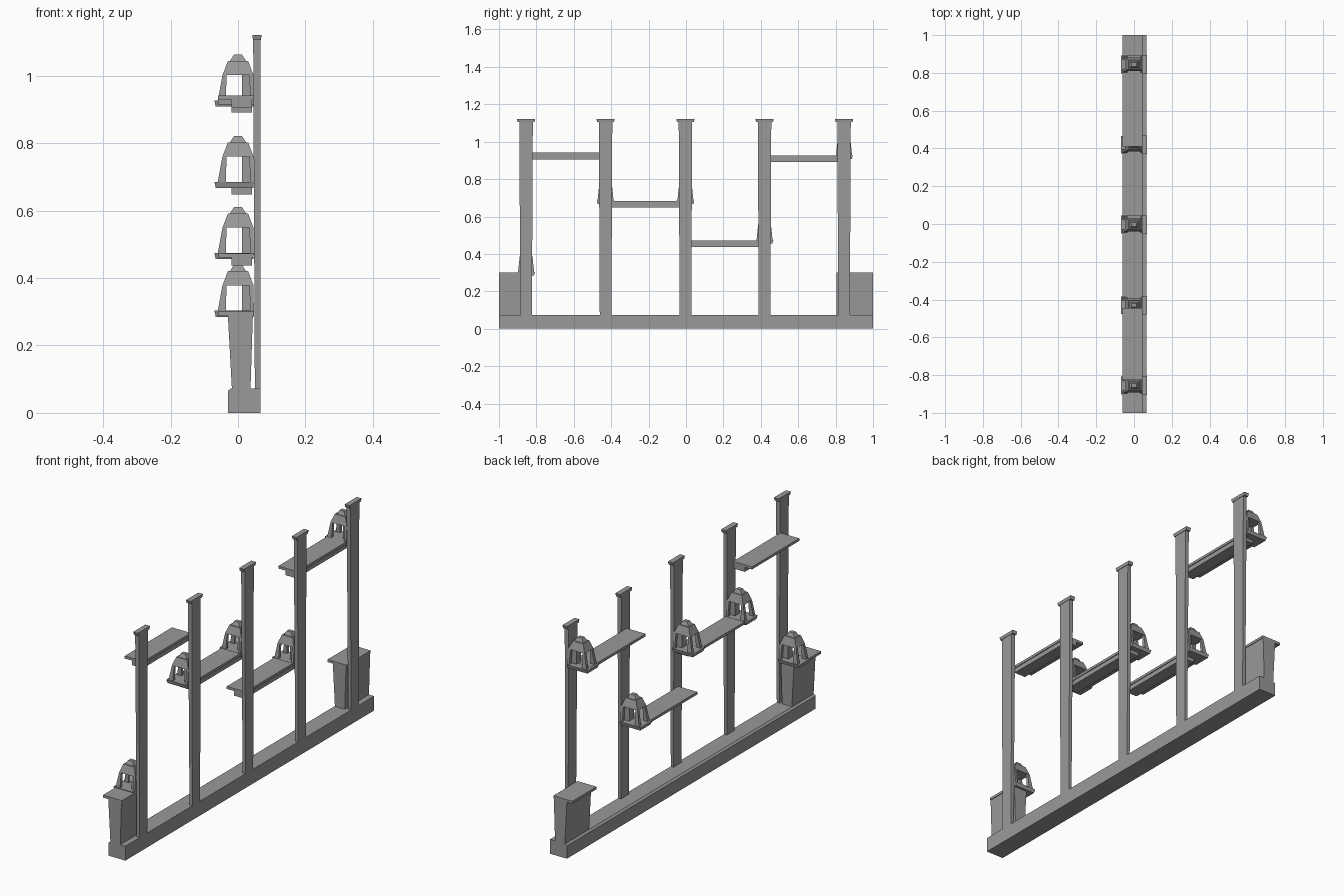
import bpy, bmesh

if "Cube" in bpy.data.objects:
    bpy.data.objects.remove(bpy.data.objects["Cube"])

grey = bpy.data.materials.new("stone_grey")
grey.diffuse_color = (0.32, 0.32, 0.32, 1)
grey.use_nodes = True
grey.node_tree.nodes["Principled BSDF"].inputs["Base Color"].default_value = grey.diffuse_color


def frusta(name, blocks):
    """Object from blocks: (lower rect, z0, upper rect, z1), rect = x0, x1, y0, y1."""
    bm = bmesh.new()
    for lo, z0, hi, z1 in blocks:
        rings = []
        for (x0, x1, y0, y1), z in ((lo, z0), (hi, z1)):
            rings.append([bm.verts.new(p) for p in
                          ((x0, y0, z), (x1, y0, z), (x1, y1, z), (x0, y1, z))])
        a, b = rings
        bm.faces.new(a[::-1])
        bm.faces.new(b)
        for i in range(4):
            j = (i + 1) % 4
            bm.faces.new((a[i], a[j], b[j], b[i]))
    bmesh.ops.recalc_face_normals(bm, faces=bm.faces)
    me = bpy.data.meshes.new(name)
    bm.to_mesh(me)
    bm.free()
    me.materials.append(grey)
    ob = bpy.data.objects.new(name, me)
    bpy.context.collection.objects.link(ob)
    return ob


def box(x0, x1, y0, y1, z0, z1):
    r = (x0, x1, y0, y1)
    return (r, z0, r, z1)


# Long foundation beam
frusta("foundation", [box(-0.03, 0.066, -1, 1, 0, 0.065),
                      ((-0.03, 0.066, -1, 1), 0.065, (-0.02, 0.066, -1, 1), 0.073)])

# Tapered posts with flared caps
posts = [-0.855, -0.43, -0.003, 0.42, 0.845]
for y in posts:
    frusta("post", [
        ((0.05, 0.066, y - 0.031, y + 0.031), 0.06, (0.045, 0.066, y - 0.036, y + 0.036), 1.108),
        ((0.044, 0.068, y - 0.045, y + 0.045), 1.105, (0.043, 0.07, y - 0.049, y + 0.049), 1.121)])

# End piers with overhanging slabs
for y0, y1 in ((-1, -0.825), (0.805, 1)):
    frusta("end_pier", [
        ((-0.018, 0.037, y0, y1), 0.07, (-0.03, 0.044, y0, y1), 0.288),
        box(-0.06, 0.047, y0, y1, 0.287, 0.3)])

# Shelves: thin plank on a carrying beam
for y0, y1, z in ((-0.825, -0.445, 0.941), (-0.44, 0.01, 0.684),
                  (-0.005, 0.415, 0.473), (0.41, 0.85, 0.927)):
    frusta("shelf", [box(-0.06, 0.046, y0, y1, z - 0.013, z),
                     box(-0.02, 0.042, y0, y1, z - 0.036, z - 0.012)])


# Lanterns: plate, four leaning legs, back column, stepped hood
def lantern(y, z):
    def rect(hx, hy):
        return (-hx, hx, y - hy, y + hy)
    blocks = [((-0.066, 0.046, y - 0.042, y + 0.042), z - 0.017,
               (-0.07, 0.047, y - 0.047, y + 0.047), z + 0.001)]
    for s in (-1, 1):
        for t in (-1, 1):
            def leg(xa, xb, ya, yb):
                xs, ys = sorted((s * xa, s * xb)), sorted((y + t * ya, y + t * yb))
                return (*xs, *ys)
            top = leg(0.034, 0.046, 0.022, 0.035)
            low = leg(0.036, 0.06 if s < 0 else 0.047, 0.026, 0.043)
            blocks.append((low, z, top, z + 0.077))
    blocks += [box(0.012, 0.045, y - 0.018, y + 0.018, z, z + 0.077),
               (rect(0.046, 0.036), z + 0.076, rect(0.03, 0.024), z + 0.118),
               (rect(0.024, 0.018), z + 0.118, rect(0.012, 0.01), z + 0.137)]
    frusta("lantern", blocks)


for y, z in zip(posts, (0.302, 0.684, 0.684, 0.473, 0.925)):
    lantern(y, z)
